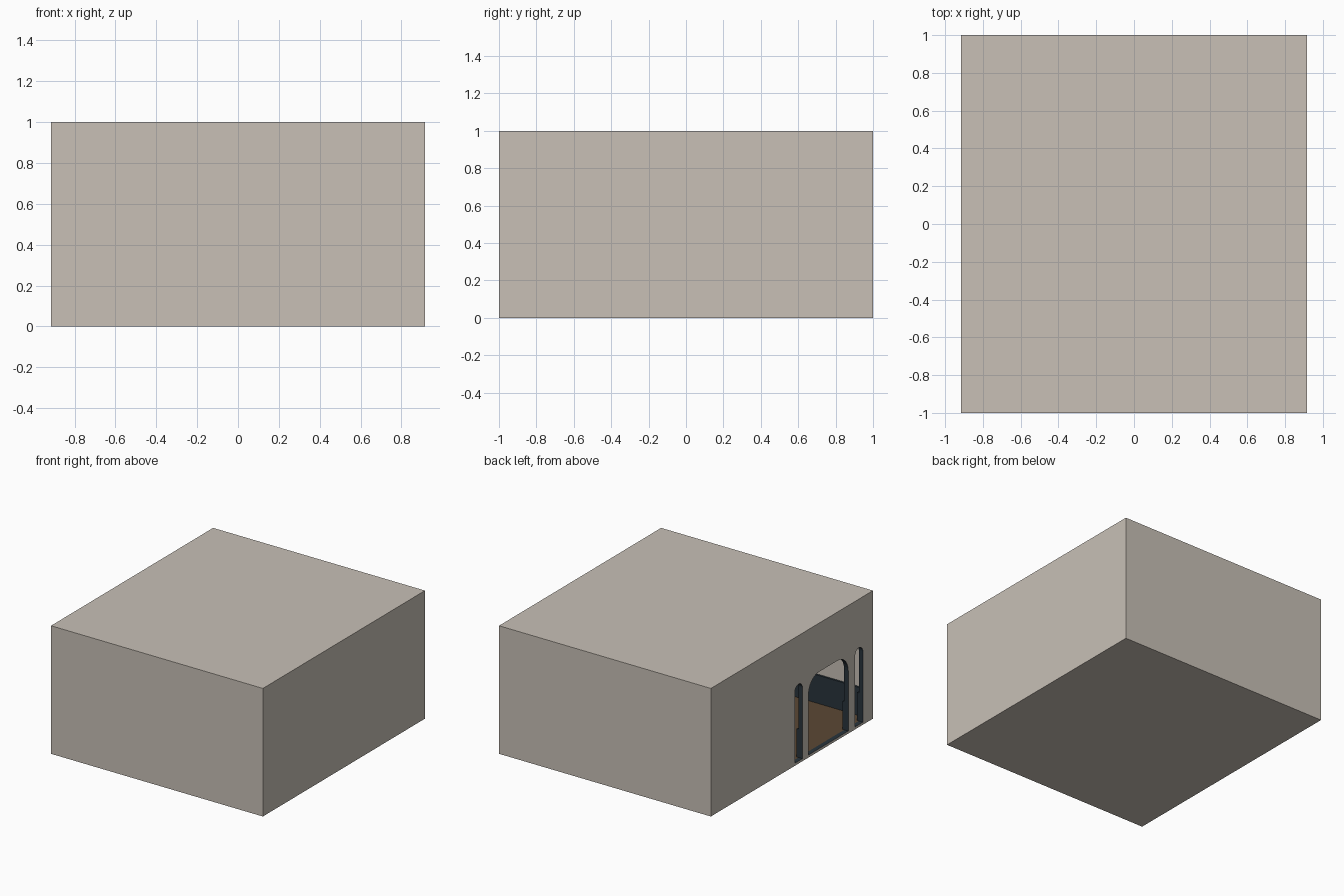
import bpy, bmesh
from math import cos, sin, pi

if "Cube" in bpy.data.objects:
    bpy.data.objects.remove(bpy.data.objects["Cube"])

X, Y, H = 0.915, 1.0, 1.0      # outer half width, half depth, height
WALL, PANEL = 0.035, 0.015     # wall and wainscot thickness
FLOOR, RAIL = 0.02, 0.24       # floor level, wainscot top
TOP = 0.62                     # top of the openings
# openings in the left wall: (y low, y high, corner radius)
OPENINGS = [(-0.875, -0.78, 0.047), (-0.695, -0.205, 0.13), (-0.13, -0.035, 0.047)]


def material(name, color):
    m = bpy.data.materials.new(name)
    m.diffuse_color = (*color, 1)
    m.use_nodes = True
    m.node_tree.nodes["Principled BSDF"].inputs["Base Color"].default_value = m.diffuse_color
    return m


plaster = material("plaster", (0.58, 0.53, 0.47))
navy = material("navy_paint", (0.022, 0.034, 0.045))
wood = material("wood", (0.105, 0.065, 0.034))


def make(name, bm, mat):
    bmesh.ops.recalc_face_normals(bm, faces=bm.faces)
    me = bpy.data.meshes.new(name)
    bm.to_mesh(me)
    bm.free()
    ob = bpy.data.objects.new(name, me)
    bpy.context.collection.objects.link(ob)
    me.materials.append(mat)
    return ob


def box(name, lo, hi, mat):
    bm = bmesh.new()
    bmesh.ops.create_cube(bm, size=1)
    for v in bm.verts:
        v.co = [(a + b) / 2 + c * (b - a) for a, b, c in zip(lo, hi, v.co)]
    return make(name, bm, mat)


def arch(name, y0, y1, r, mat):
    """Prism along x with rounded upper corners."""
    pts = [(y0, FLOOR), (y1, FLOOR)]
    for cy, start in ((y1 - r, 0), (y0 + r, pi / 2)):
        for i in range(9):
            a = start + i * pi / 16
            pts.append((cy + r * cos(a), TOP - r + r * sin(a)))
    bm = bmesh.new()
    face = bm.faces.new([bm.verts.new((-X - 0.1, y, z)) for y, z in pts])
    new = bmesh.ops.extrude_face_region(bm, geom=[face])["geom"]
    bmesh.ops.translate(bm, vec=(0.2, 0, 0),
                        verts=[g for g in new if isinstance(g, bmesh.types.BMVert)])
    return make(name, bm, mat)


def cut(target, cutter):
    cutter.hide_render = True
    mod = target.modifiers.new("cut", "BOOLEAN")
    mod.operation, mod.solver, mod.object = "DIFFERENCE", "EXACT", cutter
    bpy.context.view_layer.objects.active = target
    bpy.ops.object.modifier_apply(modifier=mod.name)
    bpy.data.objects.remove(cutter)


# Hollow room shell with a wide doorway and two slim side windows
shell = box("room_shell", (-X, -Y, 0), (X, Y, H), plaster)
ix, iy = X - WALL, Y - WALL
cut(shell, box("cavity_cutter", (-ix, -iy, 0.01), (ix, iy, H - WALL), plaster))
for y0, y1, r in OPENINGS:
    cut(shell, arch("opening_cutter", y0, y1, r, plaster))

# Painted reveals inside the openings
while len(shell.data.materials) < 1:
    shell.data.materials.append(plaster)
shell.data.materials.append(navy)
reveal = len(shell.data.materials) - 1
for p in shell.data.polygons:
    if -X + 0.001 < p.center.x < -ix - 0.001 and abs(p.normal.x) < 0.5:
        p.material_index = reveal

# Wooden floor
box("wood_floor", (-ix, -iy, 0.01), (ix, iy, FLOOR), wood)

# Wainscot panels on the three closed walls
px, py = ix - PANEL, iy - PANEL
box("front_wainscot", (-ix, -iy, FLOOR), (ix, -py, RAIL), navy)
box("back_wainscot", (-ix, py, FLOOR), (ix, iy, RAIL), navy)
box("right_wainscot", (px, -py, FLOOR), (ix, py, RAIL), navy)

# Wainscot pieces between the openings
edges = [-py] + [y for o in OPENINGS for y in o[:2]] + [py]
for i in range(0, len(edges), 2):
    box(f"left_wainscot_{i // 2 + 1}", (-ix, edges[i], FLOOR), (-px, edges[i + 1], RAIL), navy)
